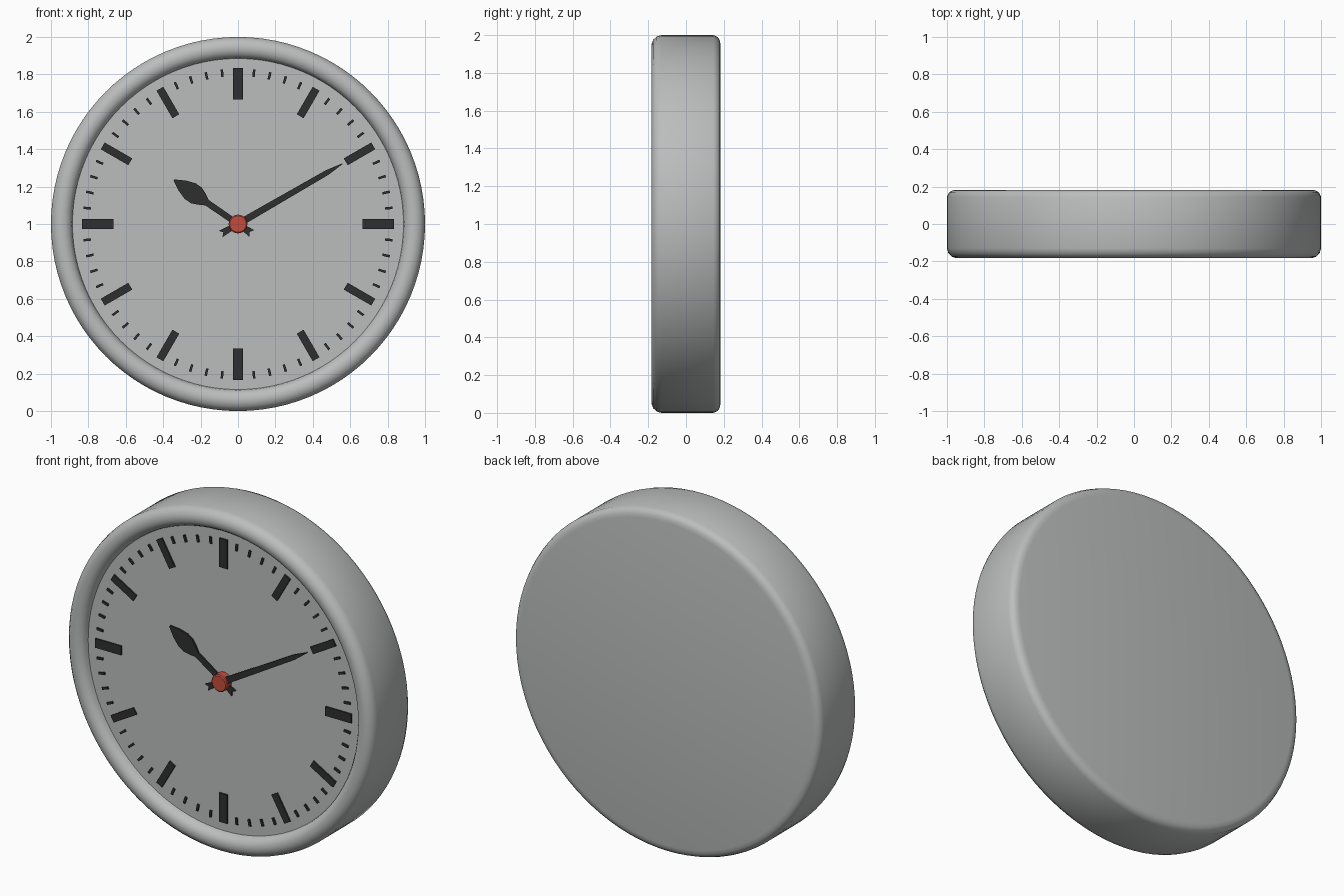
import bpy, bmesh, math
from mathutils import Matrix, Vector

if "Cube" in bpy.data.objects:
    bpy.data.objects.remove(bpy.data.objects["Cube"])

CENTRE = Vector((0, 0, 1))
FACE_Y = -0.13          # front surface of the dial


def material(name, colour):
    m = bpy.data.materials.new(name)
    m.diffuse_color = (*colour, 1)
    m.use_nodes = True
    m.node_tree.nodes["Principled BSDF"].inputs["Base Color"].default_value = m.diffuse_color
    return m


GREY = material("case grey", (0.50, 0.51, 0.51))
BLACK = material("marking black", (0.028, 0.028, 0.028))
RED = material("cap red", (0.56, 0.07, 0.045))


def finish(bm, name, mat, angle=None):
    bmesh.ops.recalc_face_normals(bm, faces=bm.faces)
    mesh = bpy.data.meshes.new(name)
    bm.to_mesh(mesh)
    bm.free()
    mesh.materials.append(mat)
    ob = bpy.data.objects.new(name, mesh)
    ob.location = CENTRE
    bpy.context.collection.objects.link(ob)
    if angle:
        bpy.ops.object.select_all(action='DESELECT')
        ob.select_set(True)
        bpy.context.view_layer.objects.active = ob
        bpy.ops.object.shade_smooth_by_angle(angle=math.radians(angle))
    return ob


def lathe(name, profile, mat, sides, angle):
    """Spin a (radius, y) profile around the y axis."""
    bm = bmesh.new()
    verts = [bm.verts.new((r, y, 0)) for r, y in profile]
    edges = [bm.edges.new(p) for p in zip(verts, verts[1:])]
    bmesh.ops.spin(bm, geom=verts + edges, cent=(0, 0, 0), axis=(0, 1, 0),
                   angle=math.tau, steps=sides, use_duplicate=False)
    bmesh.ops.remove_doubles(bm, verts=bm.verts, dist=1e-4)
    return finish(bm, name, mat, angle)


def plate(bm, outline, angle, back, front):
    """Extrude a (along, across) outline, pointing at angle on the dial."""
    rot = Matrix.Rotation(-angle, 3, 'Y')
    face = bm.faces.new([bm.verts.new(rot @ Vector((a, back, c))) for a, c in outline])
    ext = bmesh.ops.extrude_face_region(bm, geom=[face])["geom"]
    bmesh.ops.translate(bm, vec=(0, front - back, 0),
                        verts=[v for v in ext if isinstance(v, bmesh.types.BMVert)])


def bar(r0, r1, half):
    return [(r0, -half), (r1, -half), (r1, half), (r0, half)]


# Case: drum with rounded back edge and rolled front rim
lathe("case", [(0, 0.183), (0.95, 0.183), (0.972, 0.179), (0.99, 0.168), (1.0, 0.145),
               (1.0, -0.13), (0.993, -0.155), (0.975, -0.174), (0.95, -0.183),
               (0.925, -0.181), (0.903, -0.17), (0.889, -0.15), (0.883, -0.12)],
      GREY, 96, 60)

# Dial: flat disc closing the front
lathe("dial", [(0, FACE_Y), (0.888, FACE_Y), (0.888, -0.10)], GREY, 96, 30)

# Hour and minute marks
hours, minutes = bmesh.new(), bmesh.new()
for i in range(60):
    a = i * math.tau / 60
    if i % 5:
        plate(minutes, bar(0.79, 0.83, 0.0065), a, FACE_Y + 0.004, FACE_Y - 0.009)
    else:
        half = 0.021 if i % 15 else 0.027
        plate(hours, bar(0.665, 0.835, half), a, FACE_Y + 0.004, FACE_Y - 0.009)
finish(hours, "hour_marks", BLACK)
finish(minutes, "minute_marks", BLACK)

# Hands: half outlines mirrored across their length
def hand(name, half, degrees, back, front):
    bm = bmesh.new()
    outline = half + [(a, -c) for a, c in reversed(half) if c > 0]
    plate(bm, outline, math.radians(degrees), back, front)
    finish(bm, name, BLACK)


hand("hour_hand", [(-0.075, 0), (-0.09, 0.022), (-0.03, 0.016), (0.2, 0.017), (0.235, 0.036),
                   (0.27, 0.051), (0.31, 0.051), (0.36, 0.034), (0.415, 0.004)],
     145.5, -0.139, -0.149)
hand("minute_hand", [(-0.09, 0), (-0.108, 0.02), (-0.03, 0.014), (0.0, 0.019), (0.55, 0.014),
                     (0.645, 0.002)], 30, -0.152, -0.162)

# Centre cap holding the hands
lathe("centre_cap", [(0, -0.179), (0.044, -0.179), (0.05, -0.174), (0.05, FACE_Y + 0.01)],
      RED, 32, 30)
